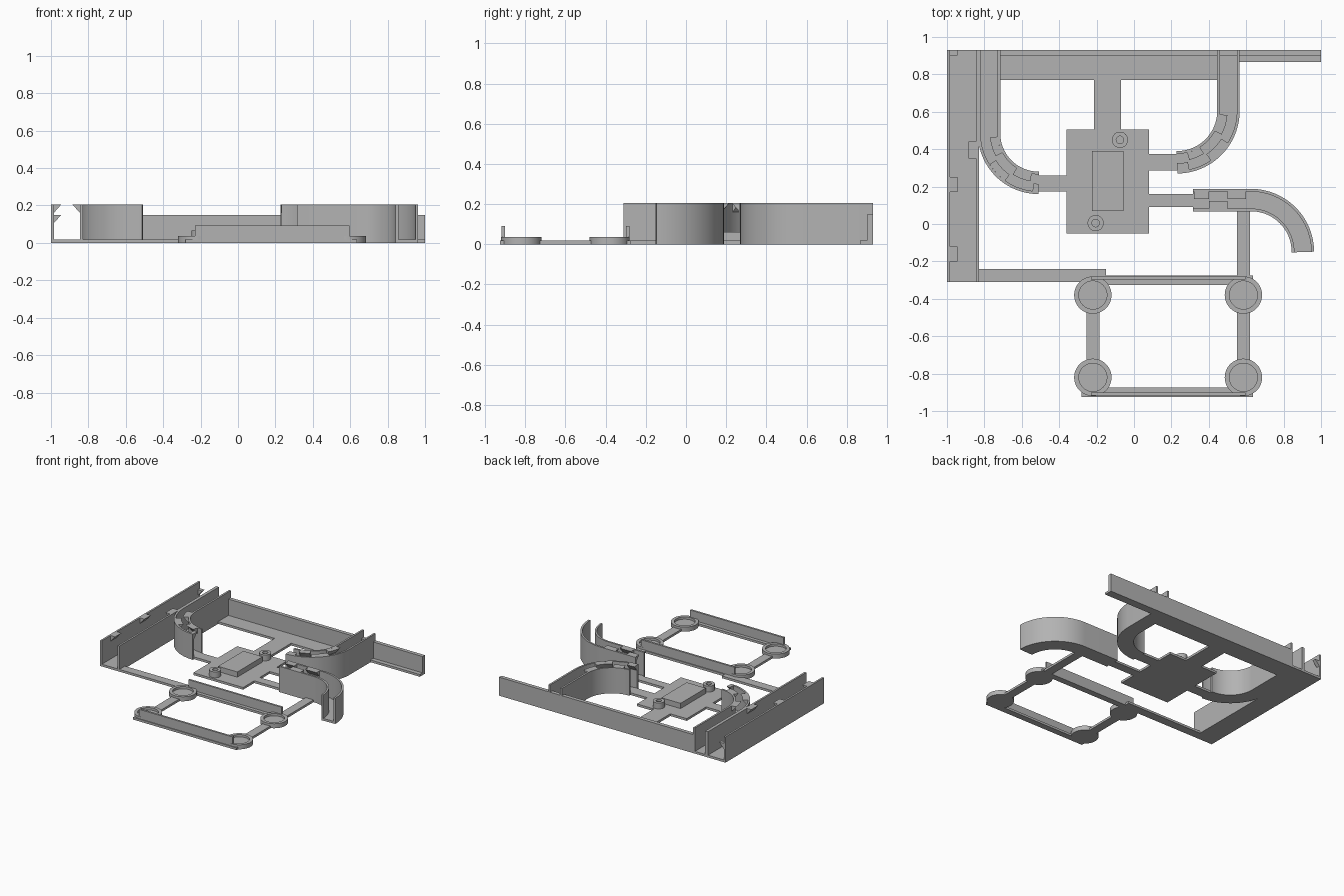
import bpy, bmesh, math
from mathutils import Vector

cube = bpy.data.objects.get("Cube")
if cube:
    bpy.data.objects.remove(cube, do_unlink=True)

grey = bpy.data.materials.new("plain grey")
grey.use_nodes = True
grey.diffuse_color = (0.45, 0.45, 0.45, 1)
grey.node_tree.nodes["Principled BSDF"].inputs["Base Color"].default_value = grey.diffuse_color

FLOOR = 0.018
TOP = 0.205
WALL = 0.015


def finish(name, bm, smooth=False):
    bmesh.ops.recalc_face_normals(bm, faces=bm.faces[:])
    mesh = bpy.data.meshes.new(name)
    bm.to_mesh(mesh)
    bm.free()
    mesh.materials.append(grey)
    obj = bpy.data.objects.new(name, mesh)
    bpy.context.collection.objects.link(obj)
    if smooth:
        bpy.ops.object.select_all(action='DESELECT')
        obj.select_set(True)
        bpy.context.view_layer.objects.active = obj
        bpy.ops.object.shade_smooth_by_angle(angle=math.radians(30))
    return obj


def box(name, x0, x1, y0, y1, z1=FLOOR, z0=0.0):
    bm = bmesh.new()
    bmesh.ops.create_cube(bm, size=1)
    for v in bm.verts:
        v.co = ((x0 + x1) / 2 + v.co.x * (x1 - x0),
                (y0 + y1) / 2 + v.co.y * (y1 - y0),
                (z0 + z1) / 2 + v.co.z * (z1 - z0))
    return finish(name, bm)


def sweep(name, path, section):
    """Carry a closed (sideways, height) section along a flat path."""
    bm = bmesh.new()
    rings = []
    for i, p in enumerate(path):
        t = (path[min(i + 1, len(path) - 1)] - path[max(i - 1, 0)]).normalized()
        n = Vector((-t.y, t.x))
        rings.append([bm.verts.new((p.x + n.x * s, p.y + n.y * s, z)) for s, z in section])
    count = len(section)
    for a, b in zip(rings, rings[1:]):
        for k in range(count):
            m = (k + 1) % count
            bm.faces.new((a[k], a[m], b[m], b[k]))
    bm.faces.new(rings[0])
    bm.faces.new(rings[-1])
    return finish(name, bm, True)


def arc(cx, cy, r, a0, a1, steps=24):
    angles = [math.radians(a0 + (a1 - a0) * i / steps) for i in range(steps + 1)]
    return [Vector((cx + r * math.cos(a), cy + r * math.sin(a))) for a in angles]


def channel(name, path, width):
    h, w = width / 2, width / 2 - WALL
    sweep(name, path, [(-h, 0), (h, 0), (h, TOP), (w, TOP), (w, FLOOR),
                       (-w, FLOOR), (-w, TOP), (-h, TOP)])


def clip(name, path, width, side, top=TOP):
    """Wedge under the rim of one wall; side is +1 left or -1 right of the path."""
    w = side * (width / 2 - WALL)
    sweep(name, path, [(w, top), (w - side * 0.04, top), (w, top - 0.045)])


def tube(name, x, y, outer, inner, top, bottom):
    """Turned ring with a closed bottom, hollow down to the given height."""
    bm = bmesh.new()
    profile = [(outer, 0), (outer, top), (inner, top), (inner, bottom)]
    n = 48
    rings = [[bm.verts.new((x + r * math.cos(math.tau * i / n),
                            y + r * math.sin(math.tau * i / n), z)) for i in range(n)]
             for r, z in profile]
    for a, b in zip(rings, rings[1:]):
        for i in range(n):
            j = (i + 1) % n
            bm.faces.new((a[i], a[j], b[j], b[i]))
    bm.faces.new(rings[0])
    bm.faces.new(rings[-1])
    finish(name, bm, True)


# Straight side channel with alternating clips
SIDE_W = 0.17


def side_line(y0, y1):
    return [Vector((-0.915, y0)), Vector((-0.915, y1))]


channel("side_channel", side_line(-0.31, 0.93), SIDE_W)
for y0, y1, side, top in ((-0.2, -0.12, 1, TOP), (0.17, 0.25, 1, TOP),
                          (0.35, 0.44, -1, TOP), (0.9, 0.93, 1, 0.15)):
    clip("side_channel_clip", side_line(y0, y1), SIDE_W, side, top)

# Curved channels, each a straight run and a quarter turn
W = 0.12
back = 0.93
channel("left_curved_channel",
        [Vector((-0.775, back))] + arc(-0.51, 0.485, 0.265, 180, 270), W)
channel("right_curved_channel",
        [Vector((0.505, back))] + arc(0.23, 0.605, 0.275, 360, 270), W)
channel("front_curved_channel",
        [Vector((0.315, 0.128))] + arc(0.625, -0.15, 0.278, 90, 0), W)

# Clips inside the curved channels
for a0, a1, side in ((185, 208, 1), (212, 235, -1), (238, 260, 1), (264, 270, -1)):
    clip("left_channel_clip", arc(-0.51, 0.485, 0.265, a0, a1, 6), W, side)
for a0, a1, side in ((355, 332, -1), (328, 304, 1), (302, 284, -1), (282, 270, 1)):
    clip("right_channel_clip", arc(0.23, 0.605, 0.275, a0, a1, 6), W, side)
for x0, x1, side in ((0.32, 0.4, 1), (0.4, 0.5, -1), (0.5, 0.6, 1)):
    clip("front_channel_clip", [Vector((x0, 0.128)), Vector((x1, 0.128))], W, side)

# Back wall and its floor strips
box("back_wall", -0.72, 1.0, 0.9, back, 0.148)
box("back_floor", -0.72, 0.445, 0.77, back)
box("back_floor_extension", 0.565, 1.0, 0.865, back)

# Central plate with raised block, posts and linking strips
box("centre_plate", -0.36, 0.08, -0.05, 0.505)
box("raised_block", -0.225, -0.055, 0.07, 0.39, 0.06)
for x, y in ((-0.075, 0.45), (-0.205, 0.005)):
    tube("hollow_post", x, y, 0.043, 0.02, 0.065, FLOOR)
box("back_link", -0.215, -0.07, 0.5, 0.775)
box("left_link", -0.515, -0.355, 0.175, 0.26)
box("right_link", 0.075, 0.235, 0.285, 0.375)
box("front_link", 0.075, 0.32, 0.09, 0.16)

# Strips joining the front frame to the channels
box("side_strip", -0.832, -0.15, -0.31, -0.24)
box("frame_link", 0.55, 0.62, -0.285, 0.07)

# Front frame: corner cups, cross bars and upright rails
for x in (-0.22, 0.585):
    box("cross_bar", x - 0.035, x + 0.035, -0.74, -0.46)
    for y in (-0.38, -0.82):
        tube("corner_cup", x, y, 0.1, 0.075, 0.036, FLOOR)
for sign in (-1, 1):
    y = sorted((-0.6 + sign * 0.275, -0.6 + sign * 0.325))
    box("rail_floor", -0.28 if sign < 0 else -0.23, 0.635, y[0], y[1])
    y = sorted((-0.6 + sign * 0.302, -0.6 + sign * 0.318))
    box("rail_wall", -0.23, 0.595, y[0], y[1], 0.092)
